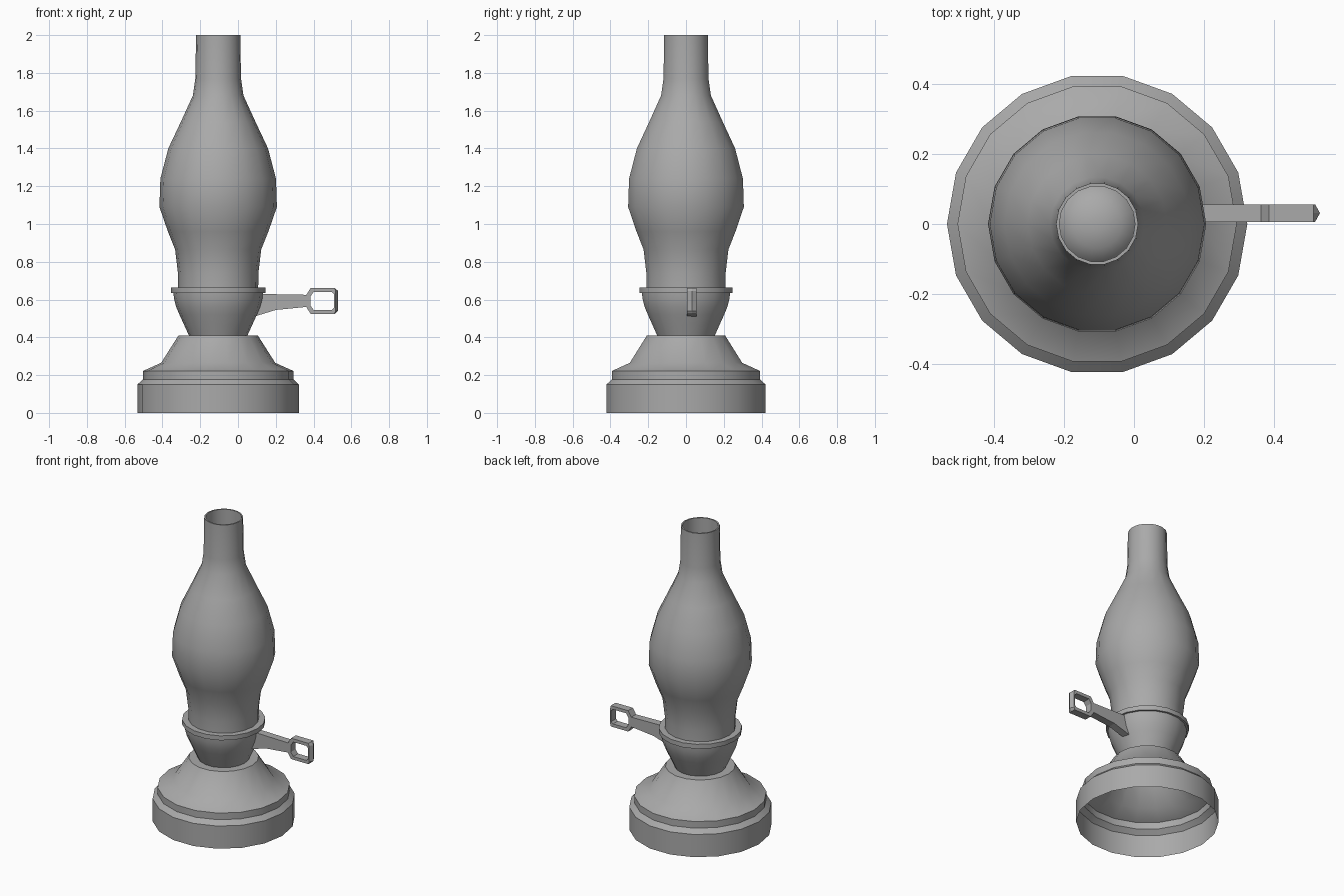
import bpy, bmesh
from math import cos, sin, pi, radians

if "Cube" in bpy.data.objects:
    bpy.data.objects.remove(bpy.data.objects["Cube"])

CX = -0.105   # lamp axis
SIDES = 18
grey = bpy.data.materials.new("dark_grey")
grey.diffuse_color = (.4, .4, .4, 1)
grey.use_nodes = True
grey.node_tree.nodes["Principled BSDF"].inputs["Base Color"].default_value = grey.diffuse_color


def finish(bm, name, smooth=True):
    bmesh.ops.remove_doubles(bm, verts=bm.verts, dist=1e-5)
    bmesh.ops.recalc_face_normals(bm, faces=bm.faces)
    me = bpy.data.meshes.new(name)
    bm.to_mesh(me)
    bm.free()
    me.materials.append(grey)
    ob = bpy.data.objects.new(name, me)
    bpy.context.collection.objects.link(ob)
    if smooth:
        bpy.ops.object.select_all(action='DESELECT')
        bpy.context.view_layer.objects.active = ob
        ob.select_set(True)
        bpy.ops.object.shade_smooth_by_angle(angle=radians(35))
    return ob


def loft(bm, rings, closed):
    n = len(rings[0])
    vs = [[bm.verts.new(p) for p in r] for r in rings]
    pairs = list(zip(vs, vs[1:])) + ([(vs[-1], vs[0])] if closed else [])
    for a, b in pairs:
        for i in range(n):
            j = (i + 1) % n
            bm.faces.new((a[i], a[j], b[j], b[i]))
    return vs


def lathe(name, profile, cap=None):
    bm = bmesh.new()
    rings = [[(CX + r * cos(2 * pi * i / SIDES), r * sin(2 * pi * i / SIDES), z)
              for i in range(SIDES)] for r, z in profile]
    vs = loft(bm, rings, False)
    if cap is not None:
        bm.faces.new(vs[cap])
    return finish(bm, name)


# Hollow stepped foot
lathe("base", [(.428, 0), (.428, .15), (.398, .178), (.398, .222),
               (.302, .265), (.21, .41), (.155, .41)])
# Oil bowl, closed underneath
lathe("oil_bowl", [(.155, .41), (.18, .465), (.205, .52), (.222, .56),
                   (.234, .605), (.237, .64)], cap=0)
# Flat-topped collar with burner dome inside the chimney
lathe("collar", [(.235, .635), (.25, .635), (.25, .665), (.13, .665),
                 (.115, .7), (.07, .735), (.02, .745)], cap=-1)
# Open glass chimney with a thin rim at the mouth
lathe("chimney", [(.212, .66), (.213, .74), (.228, .865), (.266, .96),
                  (.311, 1.09), (.306, 1.24), (.264, 1.4), (.198, 1.54),
                  (.134, 1.68), (.121, 1.77), (.117, 2.0),
                  (.108, 2.0), (.108, 1.9)])

# Tapered key arm
Y, H = .031, .025
arm = [(.08, .508), (.2, .545), (.372, .562), (.372, .625), (.1, .63)]
bm = bmesh.new()
ends = loft(bm, [[(x, y, z) for x, z in arm] for y in (Y - H, Y + H)], False)
for e in ends:
    bm.faces.new(e)
finish(bm, "key_arm", False)

# Key loop, ridged only along its far bar
outline = [(.362, .625), (.385, .662), (.512, .662), (.53, .645),
           (.53, .54), (.512, .524), (.385, .524), (.362, .56)]
LX, LZ = .446, .593


def inset(d, y):
    kx, kz = 1 - d / .084, 1 - d / .069
    return [(LX + (x - LX) * kx, y, LZ + (z - LZ) * kz) for x, z in outline]


def side(y):
    return [(x - (.014 if x > .52 else 0), y, z) for x, z in outline]


bm = bmesh.new()
loft(bm, [side(Y - H), inset(0, Y), side(Y + H),
          inset(.021, Y + H), inset(.021, Y - H)], True)
finish(bm, "key_loop", False)
